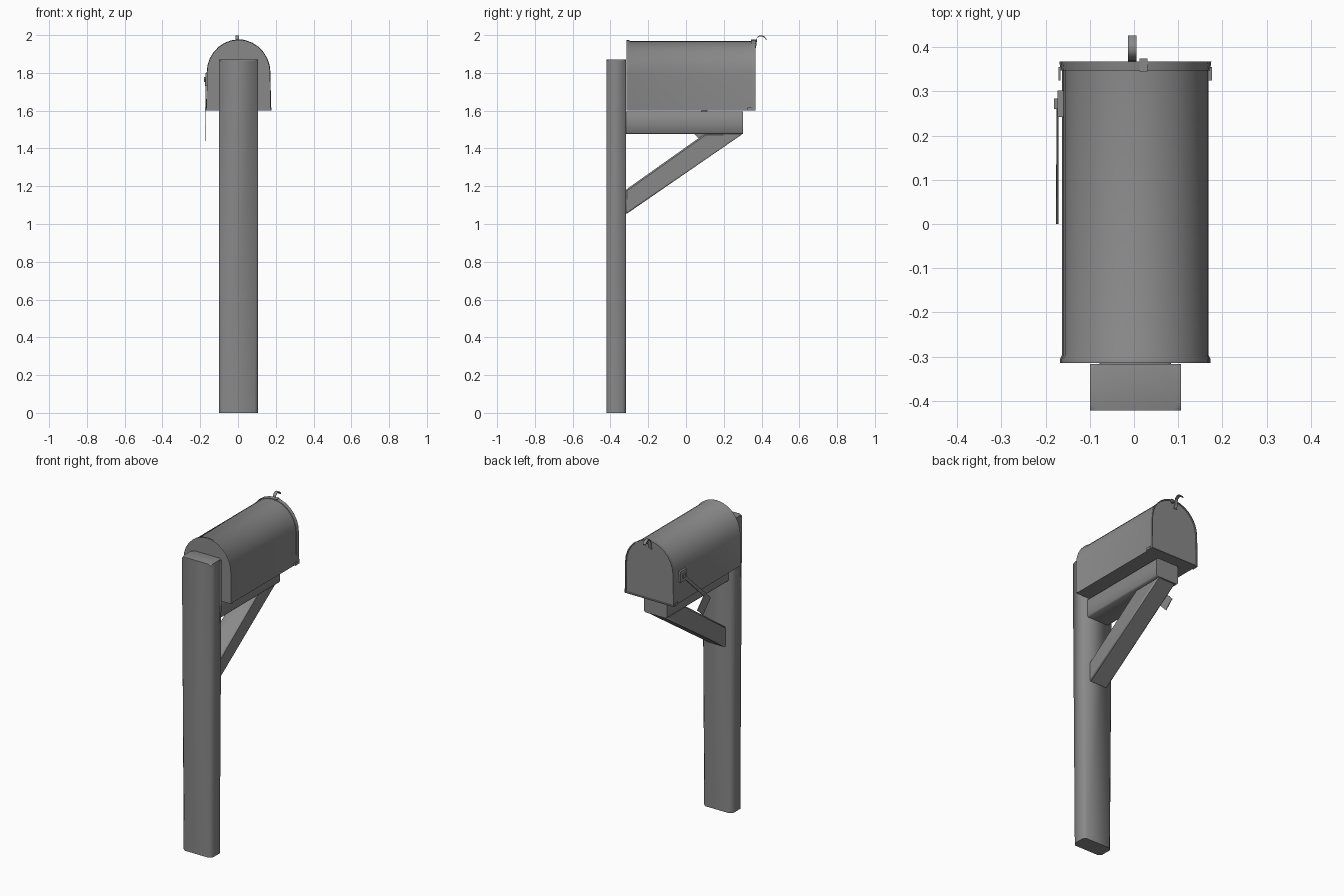
import bpy, bmesh, math
from mathutils import Vector

cube = bpy.data.objects.get("Cube")
if cube:
    bpy.data.objects.remove(cube, do_unlink=True)

grey = bpy.data.materials.new("weathered_grey")
grey.use_nodes = True
grey.diffuse_color = (0.25, 0.25, 0.25, 1)
grey.node_tree.nodes["Principled BSDF"].inputs["Base Color"].default_value = grey.diffuse_color


def finish(name, bm, angle=40):
    bmesh.ops.remove_doubles(bm, verts=bm.verts, dist=1e-5)
    bmesh.ops.recalc_face_normals(bm, faces=bm.faces)
    mesh = bpy.data.meshes.new(name)
    bm.to_mesh(mesh)
    bm.free()
    obj = bpy.data.objects.new(name, mesh)
    bpy.context.collection.objects.link(obj)
    mesh.materials.append(grey)
    bpy.ops.object.select_all(action='DESELECT')
    obj.select_set(True)
    bpy.context.view_layer.objects.active = obj
    bpy.ops.object.shade_smooth_by_angle(angle=math.radians(angle))
    return obj


def loft(name, rings, angle=40, bevel=0, along=None):
    """Skin matching rings of points and cap both ends."""
    bm = bmesh.new()
    loops = [[bm.verts.new(p) for p in ring] for ring in rings]
    for a, b in zip(loops, loops[1:]):
        for i in range(len(a)):
            j = (i + 1) % len(a)
            bm.faces.new((a[i], a[j], b[j], b[i]))
    bm.faces.new(loops[0])
    bm.faces.new(loops[-1])
    if bevel:
        axis = Vector(along)
        edges = [e for e in bm.edges
                 if abs((e.verts[0].co - e.verts[1].co).normalized().dot(axis)) > 0.99]
        bmesh.ops.bevel(bm, geom=edges, offset=bevel, segments=1, affect='EDGES')
    return finish(name, bm, angle)


def box(name, x, y, z, **kw):
    rings = [[(x[0], y[0], h), (x[1], y[0], h), (x[1], y[1], h), (x[0], y[1], h)] for h in z]
    return loft(name, rings, **kw)


def side_plate(name, x, profile, **kw):
    """Extrude a (y, z) outline between two x positions."""
    return loft(name, [[(h, y, z) for y, z in profile] for h in x], **kw)


def arch(y, half, top, base=1.6, spring=1.80, steps=14):
    """Mailbox cross-section: straight sides with a rounded roof."""
    cx = 0.003
    pts = [(cx - half - 0.003, y, base)]
    for i in range(steps + 1):
        t = math.pi * (1 - i / steps)
        pts.append((cx + half * math.cos(t), y, spring + (top - spring) * math.sin(t)))
    return pts + [(cx + half + 0.003, y, base)]


# Timber post with chamfered edges, and the bracket that carries the box
box("post", (-0.10, 0.106), (-0.422, -0.317), (0, 1.862, 1.872),
    angle=60, bevel=0.018, along=(0, 0, 1))
box("support_beam", (-0.078, 0.084), (-0.32, 0.302), (1.476, 1.596),
    angle=60, bevel=0.008, along=(0, 1, 0))
side_plate("diagonal_brace", (-0.062, 0.068),
           [(-0.32, 1.05), (-0.32, 1.18), (0.10, 1.478), (0.302, 1.478)])
brace = bpy.context.object
mod = brace.modifiers.new("soft_edges", 'BEVEL')
mod.width = 0.008
mod.segments = 1

# Mailbox shell, flaring to a rim at the closed end
loft("mailbox_body", [arch(-0.315, 0.167, 1.975), arch(-0.305, 0.167, 1.975),
                      arch(-0.297, 0.163, 1.97), arch(0.355, 0.163, 1.97)])

# Door: a shallow pan with a raised rim and recessed panel
loft("mailbox_door", [arch(0.347, 0.166, 1.974), arch(0.368, 0.169, 1.977),
                      arch(0.368, 0.163, 1.971, base=1.606),
                      arch(0.362, 0.162, 1.970, base=1.607)])

# Door hinge tabs at the lower corners
for side, x in (("left", (0.167, 0.177)), ("right", (-0.171, -0.166))):
    box(side + "_hinge_tab", x, (0.325, 0.355), (1.6, 1.617))

# Curved door handle strip and the small catch beside it
path = [(0.362, 1.925), (0.369, 1.95), (0.370, 1.972), (0.378, 1.990),
        (0.390, 1.999), (0.404, 1.999), (0.417, 1.992), (0.427, 1.979)]
inner = [(y - 0.001, z - 0.006) for y, z in reversed(path[3:])]
inner += [(y + 0.005, z) for y, z in reversed(path[:3])]
side_plate("door_handle", (-0.014, 0.006), path + inner)
box("roof_catch", (0.012, 0.030), (0.345, 0.374), (1.955, 1.976))

# Signal flag: pivot plate, lowered arm and flag blade
box("flag_pivot_plate", (-0.173, -0.160), (0.242, 0.302), (1.73, 1.80))
box("flag_pivot_pin", (-0.181, -0.170), (0.26, 0.284), (1.753, 1.777))
side_plate("flag_arm", (-0.175, -0.171),
           [(0.281, 1.758), (0.267, 1.773), (0.0, 1.522), (0.014, 1.506)])
side_plate("flag_blade", (-0.176, -0.172),
           [(0.0, 1.522), (0.08, 1.44), (0.135, 1.492), (0.056, 1.574)])
